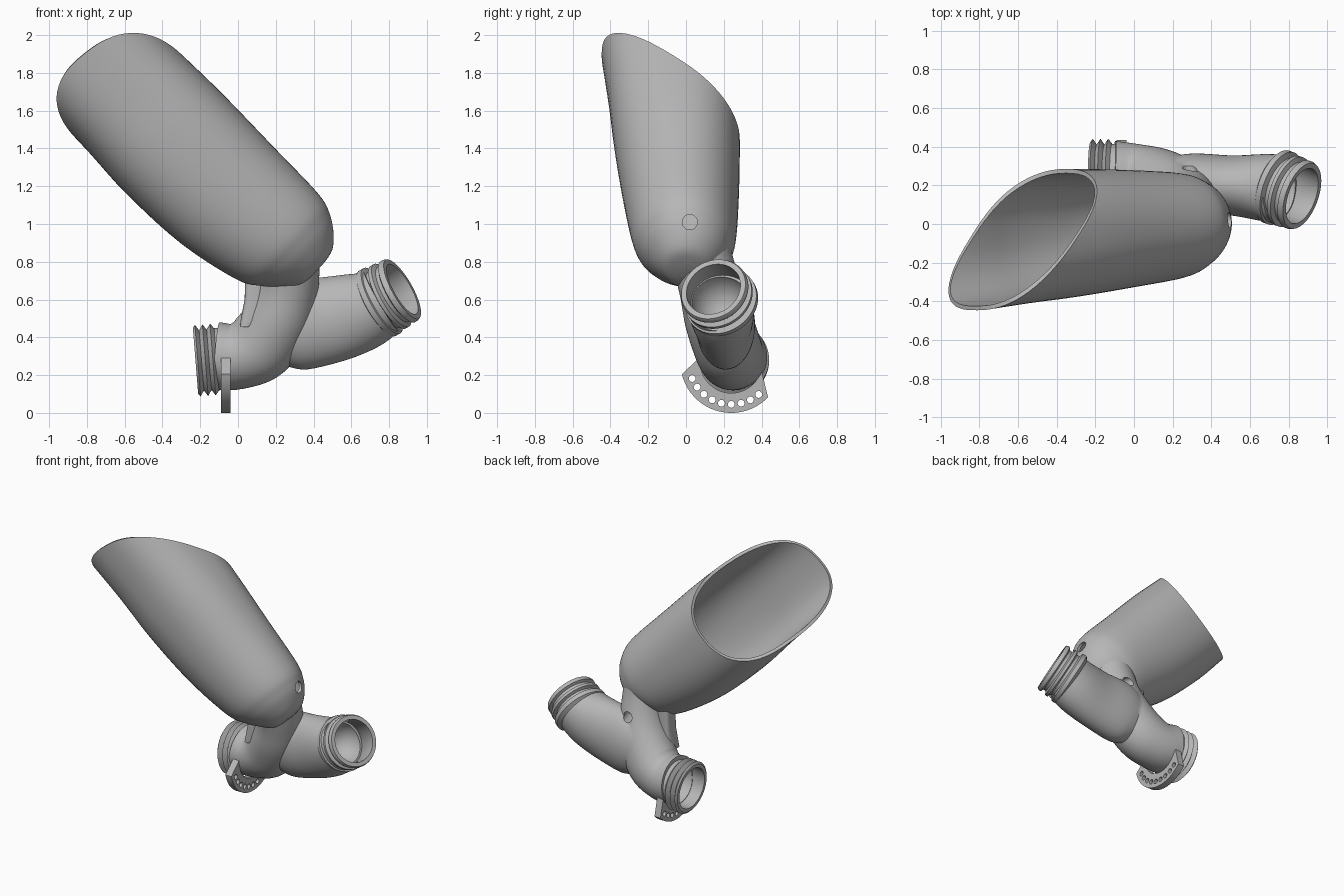
import bpy, bmesh, math
from mathutils import Vector

cube = bpy.data.objects.get("Cube")
if cube:
    bpy.data.objects.remove(cube)

grey = bpy.data.materials.new("plain_grey")
grey.use_nodes = True
grey.diffuse_color = (0.47, 0.47, 0.47, 1)
grey.node_tree.nodes["Principled BSDF"].inputs["Base Color"].default_value = (0.47, 0.47, 0.47, 1)


def add_object(name, bm):
    bmesh.ops.recalc_face_normals(bm, faces=bm.faces)
    mesh = bpy.data.meshes.new(name)
    bm.to_mesh(mesh)
    bm.free()
    mesh.materials.append(grey)
    obj = bpy.data.objects.new(name, mesh)
    bpy.context.collection.objects.link(obj)
    return obj


def spline(points, steps=5):
    """Smooth a list of number rows with a Catmull-Rom curve."""
    p = [points[0]] + points + [points[-1]]
    rows = []
    for i in range(1, len(p) - 2):
        for k in range(steps):
            t = k / steps
            rows.append([b + 0.5 * t * (c - a + t * (2*a - 5*b + 4*c - d + t * (3*(b - c) + d - a)))
                         for a, b, c, d in zip(p[i-1], p[i], p[i+1], p[i+2])])
    return rows + [points[-1]]


def loft(rings, loop=False, sides=64):
    """Skin rings of (centre, half axis, half axis, superellipse power)."""
    bm = bmesh.new()
    loops = []
    for c, a, b, power in rings:
        row = []
        for i in range(sides):
            w = 2 * math.pi * i / sides
            u, v = math.cos(w), math.sin(w)
            row.append(bm.verts.new(c + a * math.copysign(abs(u) ** (2 / power), u)
                                    + b * math.copysign(abs(v) ** (2 / power), v)))
        loops.append(row)
    pairs = list(zip(loops, loops[1:]))
    if loop:
        pairs.append((loops[-1], loops[0]))
    else:
        bm.faces.new(loops[0])
        bm.faces.new(loops[-1])
    for p, q in pairs:
        for i in range(sides):
            j = (i + 1) % sides
            bm.faces.new((p[i], p[j], q[j], q[i]))
    return bm


def lathe(name, origin, axis, profile, loop=False, sides=64):
    """Turn (radius, height) pairs about an axis."""
    axis = Vector(axis).normalized()
    a = axis.orthogonal().normalized()
    b = axis.cross(a)
    rings = [(Vector(origin) + axis * h, a * r, b * r, 2) for r, h in profile]
    return add_object(name, loft(rings, loop, sides))


def pipe(name, stations):
    """Bent pipe from rows of x, y, z, depth radius, height radius."""
    rows = spline(stations)
    pts = [Vector(r[:3]) for r in rows]
    rings = []
    for i, r in enumerate(rows):
        t = (pts[min(i + 1, len(pts) - 1)] - pts[max(i - 1, 0)]).normalized()
        b = t.cross(Vector((0, 1, 0))).normalized()
        rings.append((pts[i], b.cross(t) * r[3], b * r[4], 2))
    return add_object(name, loft(rings))


def apply_modifiers(obj):
    bpy.context.view_layer.update()
    mesh = bpy.data.meshes.new_from_object(obj.evaluated_get(bpy.context.evaluated_depsgraph_get()))
    obj.modifiers.clear()
    obj.data = mesh


def boolean(obj, other, operation="DIFFERENCE", keep=False):
    mod = obj.modifiers.new("cut", "BOOLEAN")
    mod.operation, mod.object, mod.solver = operation, other, "EXACT"
    apply_modifiers(obj)
    if not keep:
        bpy.data.objects.remove(other)


def drill(obj, centre, axis, radius, half):
    boolean(obj, lathe("drill", centre, axis, [(radius, -half), (radius, half)], sides=32))


# Scoop-shaped cup: oval sections along a leaning axis, squarer to the mouth
lean, across = Vector((-0.72, 0, 0.69)), Vector((0.69, 0, 0.72))
sections = [[.22, .78, .88, -.04, .05, 2], [.237, .71, .97, -.12, .12, 2],
            [.30, .64, 1.045, -.185, .19, 2], [.38, .57, 1.1, -.24, .235, 2],
            [.5, .505, 1.135, -.285, .265, 2.05], [.84, .44, 1.15, -.333, .28, 2.15],
            [1.24, .43, 1.166, -.38, .285, 2.3], [1.6, .455, 1.167, -.413, .28, 2.45],
            [2.1, .465, 1.17, -.468, .27, 2.55]]
cup_rings = [(lean * t + across * (s0 + s1) / 2 + Vector((0, (y0 + y1) / 2, 0)),
              across * (s1 - s0) / 2, Vector((0, (y1 - y0) / 2, 0)), power)
             for t, s0, s1, y0, y1, power in spline(sections)]
cup_solid = add_object("cup_solid", loft(cup_rings))

# Slanted planar mouth, then an even wall
bm = loft(cup_rings)
bmesh.ops.bisect_plane(bm, geom=bm.verts[:] + bm.edges[:] + bm.faces[:],
                       plane_co=(0, 0, 2.055), plane_no=(-0.82, 1.15, 1), clear_outer=True)
cup = add_object("cup", bm)
wall = cup.modifiers.new("wall", "SOLIDIFY")
wall.thickness, wall.offset = 0.022, -1
apply_modifiers(cup)
drill(cup, (0.5, 0.02, 1.01), (1, 0, 0), 0.04, 0.1)

# Elbow rising into the neck, merged with the side branch
body = pipe("body", [[-.11, .25, .30, .18, .18], [0, .24, .30, .175, .175],
                     [.12, .215, .36, .178, .19], [.215, .17, .5, .178, .18],
                     [.262, .13, .65, .165, .163], [.275, .09, .8, .16, .157],
                     [.28, .06, .95, .16, .155]])
branch = pipe("branch", [[.16, .21, .43, .13, .17], [.3, .21, .462, .155, .237],
                         [.5, .2, .495, .155, .228], [.66, .19, .54, .172, .208],
                         [.76, .18, .593, .18, .183]])
boolean(body, branch, "UNION")
boolean(body, cup_solid, keep=True)

# Threaded ends and their bores
port_at, port_axis = (.87, .145, .655), (.83, -.3, .47)
inlet_at, inlet_axis = (-.225, .25, .275), (-.995, 0, -.08)
lathe("port_thread", port_at, port_axis,
      [(.15, 0), (.178, 0), (.185, -.015), (.185, -.03), (.165, -.04), (.165, -.06),
       (.19, -.07), (.19, -.09), (.168, -.1), (.168, -.12), (.198, -.13), (.198, -.16),
       (.17, -.18), (.158, -.16)], loop=True)
lathe("inlet_thread", inlet_at, inlet_axis,
      [(.15, 0), (.175, 0), (.19, -.012), (.16, -.032), (.19, -.052), (.16, -.072),
       (.19, -.092), (.165, -.112), (.165, -.15), (.156, -.15)], loop=True)
for spot, axis in ((port_at, port_axis), (inlet_at, inlet_axis)):
    boolean(body, lathe("bore", spot, axis, [(.01, -.28), (.05, -.27), (.09, -.245), (.12, -.21),
                                             (.141, -.165), (.15, -.11), (.15, .05)]))
drill(body, (.3, .25, .69), (-.3, .95, 0), 0.035, 0.08)

# Tab beside the neck
tab = [(Vector((x, .11, z)), Vector((w, 0, 0)), Vector((0, .06, 0)), 4)
       for x, z, w in ((.035, .455, .025), (.065, .5, .05), (.085, .6, .05), (.09, .78, .05))]
neck_tab = add_object("neck_tab", loft(tab, sides=32))
boolean(neck_tab, cup_solid)

# Crescent flange with a row of holes
bm = bmesh.new()
steps = 32
outline = []
for radius, first, last in ((.27, 194, 316), (.165, 345, 170)):
    for i in range(steps + 1):
        w = math.radians(first + (last - first) * i / steps)
        outline.append(bm.verts.new((-.09, .24 + radius * math.cos(w), .27 + radius * math.sin(w))))
for i in range(steps):
    bm.faces.new((outline[i], outline[i + 1], outline[-i - 2], outline[-i - 1]))
moved = bmesh.ops.extrude_face_region(bm, geom=bm.faces[:])["geom"]
bmesh.ops.translate(bm, verts=[v for v in moved if isinstance(v, bmesh.types.BMVert)], vec=(.05, 0, 0))
flange = add_object("flange", bm)
for i in range(9):
    w = math.radians(203 + 107 * i / 8)
    drill(flange, (-.065, .24 + .225 * math.cos(w), .27 + .225 * math.sin(w)), (1, 0, 0), .018, .1)

# Smooth shading with crisp edges
bpy.ops.object.select_all(action="DESELECT")
for obj in bpy.context.scene.objects:
    if obj.type == "MESH":
        obj.select_set(True)
        bpy.context.view_layer.objects.active = obj
bpy.ops.object.shade_smooth_by_angle(angle=math.radians(35))
